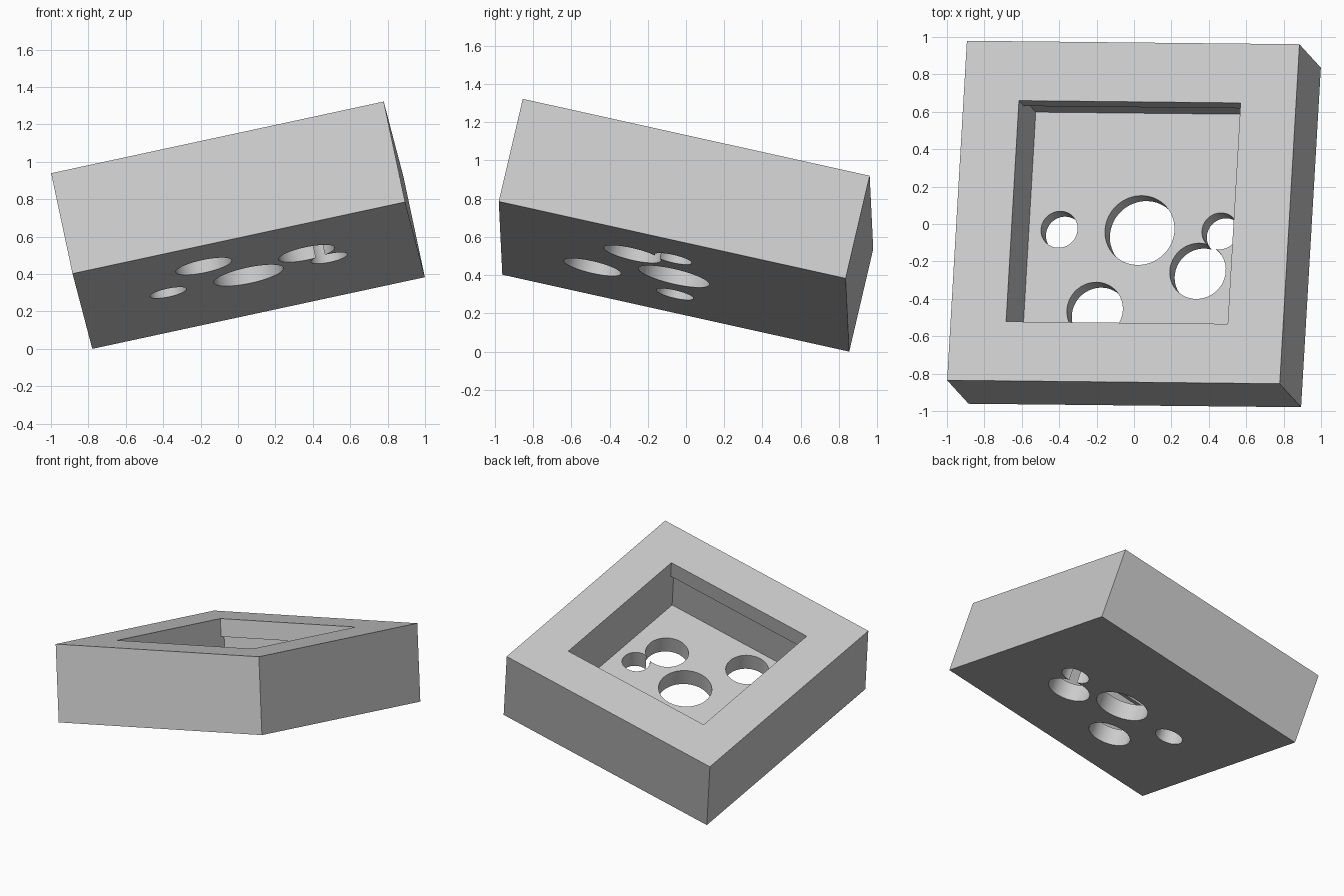
import bpy
import bmesh
from mathutils import Matrix, Vector

default = bpy.data.objects.get("Cube")
if default:
    bpy.data.objects.remove(default, do_unlink=True)

# Main dimensions: width, depth, height, and the stepped pocket
W, D, H = 1.819, 1.862, 0.563
POCKET = 0.606      # half size of the square opening
LIP = 0.13          # height of the clip lip
UNDERCUT = 0.036    # recess behind the lip
FLOOR = 0.13        # floor thickness

grey = bpy.data.materials.new("light grey")
grey.use_nodes = True
grey.diffuse_color = (0.6, 0.6, 0.6, 1)
grey.node_tree.nodes["Principled BSDF"].inputs["Base Color"].default_value = (0.6, 0.6, 0.6, 1)


def add_object(name, bm):
    bmesh.ops.recalc_face_normals(bm, faces=bm.faces)
    mesh = bpy.data.meshes.new(name)
    bm.to_mesh(mesh)
    bm.free()
    mesh.materials.append(grey)
    obj = bpy.data.objects.new(name, mesh)
    bpy.context.collection.objects.link(obj)
    return obj


def prism(name, profile, x0, x1):
    """Extrude a (y, z) profile along x."""
    bm = bmesh.new()
    face = bm.faces.new([bm.verts.new((x0, y, z)) for y, z in profile])
    ext = bmesh.ops.extrude_face_region(bm, geom=[face])
    verts = [v for v in ext["geom"] if isinstance(v, bmesh.types.BMVert)]
    bmesh.ops.translate(bm, verts=verts, vec=(x1 - x0, 0, 0))
    return add_object(name, bm)


def cylinder(name, x, y, radius):
    bm = bmesh.new()
    bmesh.ops.create_cone(bm, cap_ends=True, segments=64, radius1=radius, radius2=radius,
                          depth=0.3, matrix=Matrix.Translation((x, y, -H / 2 + FLOOR / 2)))
    return add_object(name, bm)


# Solid block
h, d = H / 2, D / 2
block = prism("socket_block", [(-d, -h), (d, -h), (d, h), (-d, h)], -W / 2, W / 2)

# Square pocket, widened below the lip at front and back
step, floor, wide = h - LIP, -h + FLOOR, POCKET + UNDERCUT
half = [(POCKET, h + 0.1), (POCKET, step), (wide, step), (wide, floor)]
profile = half + [(-y, z) for y, z in reversed(half)]
cutters = [prism("pocket_cutter", profile, -POCKET, POCKET)]

# Round holes through the floor
for x, y, r in [(0, 0, 0.19), (-0.44, 0, 0.1), (0.44, 0, 0.1),
                (0.33, -0.22, 0.153), (-0.22, -0.44, 0.153)]:
    cutters.append(cylinder("hole_cutter", x, y, r))

bpy.context.view_layer.objects.active = block
for cutter in cutters:
    cutter.hide_render = True
    mod = block.modifiers.new("cut", "BOOLEAN")
    mod.operation = "DIFFERENCE"
    mod.solver = "EXACT"
    mod.object = cutter
    bpy.ops.object.modifier_apply(modifier=mod.name)
for cutter in cutters:
    bpy.data.objects.remove(cutter, do_unlink=True)

# Tilted pose, resting on its lowest corner
up = Vector((-0.203, 0.223, 0.953)).normalized()
side = Vector((0.976, -0.008, 0.2203))
side = (side - up * side.dot(up)).normalized()
back = up.cross(side)
block.data.transform(Matrix((side, back, up)).transposed().to_4x4())
lowest = min(v.co.z for v in block.data.vertices)
block.data.transform(Matrix.Translation((0, 0, -lowest)))

for obj in bpy.context.selected_objects:
    obj.select_set(False)
block.select_set(True)
bpy.ops.object.shade_smooth_by_angle()
